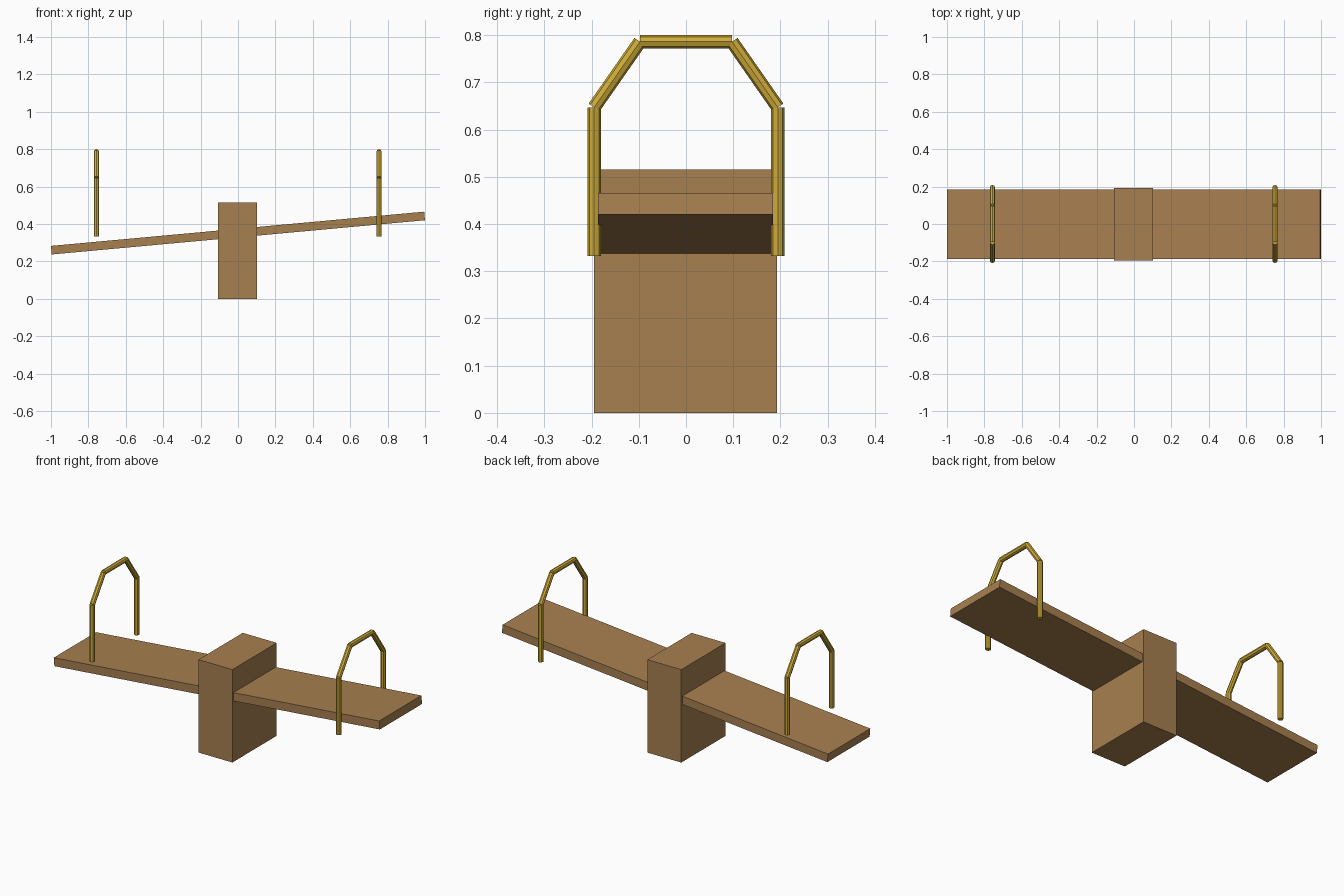
import bpy, math
from mathutils import Vector

if "Cube" in bpy.data.objects:
    bpy.data.objects.remove(bpy.data.objects["Cube"])


def make_material(name, color):
    m = bpy.data.materials.new(name)
    m.diffuse_color = (*color, 1)
    m.use_nodes = True
    m.node_tree.nodes["Principled BSDF"].inputs["Base Color"].default_value = m.diffuse_color
    return m


wood = make_material("brown wood", (0.39, 0.215, 0.08))
gold = make_material("golden metal", (0.62, 0.41, 0.04))


def box(name, center, size, tilt=0):
    bpy.ops.mesh.primitive_cube_add(size=1, location=center, rotation=(0, tilt, 0))
    o = bpy.context.object
    o.name = name
    o.scale = size
    o.data.materials.append(wood)


def rod(name, a, b, radius=0.0142):
    a, b = Vector(a), Vector(b)
    d = b - a
    bpy.ops.mesh.primitive_cylinder_add(vertices=8, radius=radius, depth=d.length,
                                        location=(a + b) / 2)
    o = bpy.context.object
    o.name = name
    o.rotation_euler = d.to_track_quat('Z', 'Y').to_euler()
    o.data.materials.append(gold)


# Central post and the tilted plank running through it
box("post", (-0.002, -0.001, 0.2575), (0.208, 0.388, 0.515))
box("plank", (0, -0.001, 0.3515), (2.004, 0.37, 0.046), -math.asin(0.0913))

# Arched handles: two legs, two slanted rods and a top bar each
for side, x in (("left", -0.757), ("right", 0.754)):
    for end, s in (("front", -1), ("back", 1)):
        foot, elbow, top = ((x, s * 0.1945, 0.332), (x, s * 0.1945, 0.647),
                            (x, s * 0.0975, 0.786))
        rod(f"{side}_handle_leg_{end}", foot, elbow)
        rod(f"{side}_handle_slant_{end}", elbow, top)
    rod(f"{side}_handle_bar", (x, -0.0975, 0.786), (x, 0.0975, 0.786))
